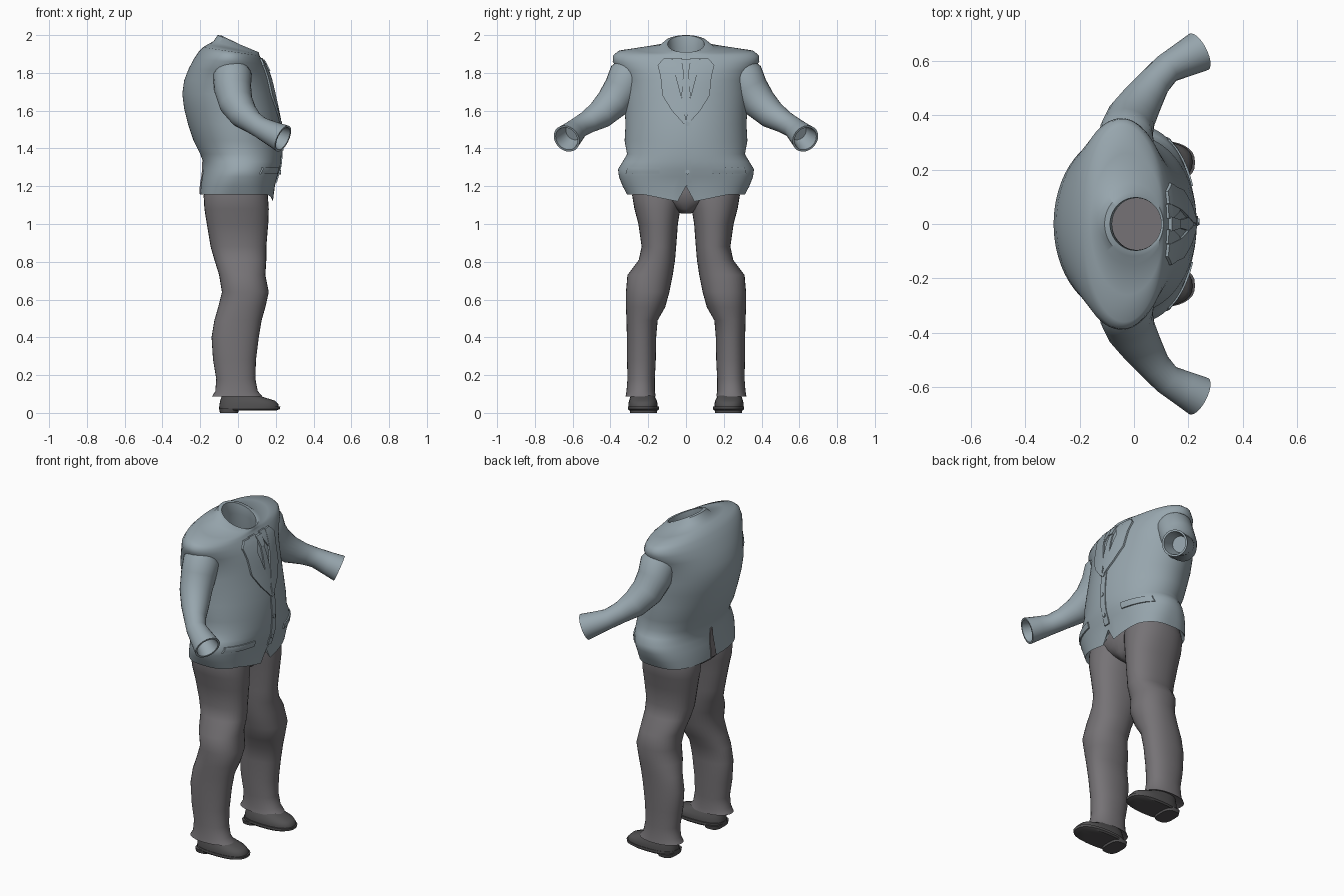
import bpy, bmesh, math
from mathutils import Vector
from mathutils.bvhtree import BVHTree

cube = bpy.data.objects.get("Cube")
if cube:
    bpy.data.objects.remove(cube, do_unlink=True)


def material(name, r, g, b):
    m = bpy.data.materials.new(name)
    m.use_nodes = True
    m.diffuse_color = (r, g, b, 1)
    m.node_tree.nodes["Principled BSDF"].inputs["Base Color"].default_value = (r, g, b, 1)
    return m


JACKET = material("blue grey cloth", 0.31, 0.38, 0.42)
TROUSERS = material("warm grey cloth", 0.18, 0.17, 0.18)
LEATHER = material("dark grey leather", 0.085, 0.083, 0.085)


def finish(name, bm, mats, angle=40):
    """Turn a bmesh into a smooth-shaded object."""
    bmesh.ops.recalc_face_normals(bm, faces=bm.faces)
    me = bpy.data.meshes.new(name)
    bm.to_mesh(me)
    bm.free()
    for m in mats:
        me.materials.append(m)
    me.shade_smooth()
    me.set_sharp_from_angle(angle=math.radians(angle))
    ob = bpy.data.objects.new(name, me)
    bpy.context.collection.objects.link(ob)
    return ob


def loft(name, rings, mats, end_mat=0, angle=50):
    """Skin a list of point rings and close both ends."""
    bm = bmesh.new()
    rows = [[bm.verts.new(p) for p in ring] for ring in rings]
    n = len(rows[0])
    for a, b in zip(rows, rows[1:]):
        for i in range(n):
            j = (i + 1) % n
            bm.faces.new((a[i], a[j], b[j], b[i]))
    bm.faces.new(rows[0])
    bm.faces.new(rows[-1]).material_index = end_mat
    return finish(name, bm, mats, angle)


def oval(z, xb, xf, y0, y1, power=2.0, tilt=0.0, n=32):
    """Superellipse between back/front and side limits, tilted along x."""
    pts = []
    for i in range(n):
        a = math.tau * i / n
        c, s = math.cos(a), math.sin(a)
        u = math.copysign(abs(c) ** (2 / power), c)
        v = math.copysign(abs(s) ** (2 / power), s)
        pts.append(Vector(((xb + xf) / 2 + u * (xf - xb) / 2,
                           (y0 + y1) / 2 + v * (y1 - y0) / 2, z + tilt * u)))
    return pts


# Jacket body: lining, hem, waist, chest, shoulders, collar, neck hole
# (z, back, front, half width, squareness, tilt)
BODY = [
    (1.23, -.15, .13, .26, 3, 0), (1.155, -.20, .185, .312, 2.8, 0), (1.20, -.198, .195, .335, 2.5, 0),
    (1.25, -.19, .208, .355, 2.3, 0), (1.29, -.185, .222, .36, 2.1, 0), (1.33, -.185, .228, .335, 2.1, 0),
    (1.37, -.20, .23, .312, 2.1, 0), (1.44, -.235, .23, .325, 2, 0), (1.53, -.265, .222, .32, 2, 0),
    (1.61, -.285, .207, .325, 2, 0), (1.69, -.295, .19, .33, 2, 0), (1.76, -.285, .175, .335, 2, 0),
    (1.815, -.262, .158, .36, 2, -.005), (1.86, -.235, .14, .388, 2, -.012),
    (1.892, -.208, .125, .386, 2, -.02), (1.913, -.185, .115, .36, 2, -.023),
    (1.925, -.16, .112, .26, 2, -.026), (1.935, -.13, .112, .15, 2, -.032),
    (1.955, -.108, .108, .118, 2, -.045), (1.953, -.088, .10, .097, 2, -.045),
    (1.90, -.08, .10, .095, 2, -.03), (1.60, -.15, .12, .18, 2, 0),
]
rings = [oval(z, xb, xf, -h, h, p, t, n=96) for z, xb, xf, h, p, t in BODY]
for p in rings[1]:                                 # cutaway front hem
    if p.x > 0:
        p.z = 1.20 if abs(p.y) < .01 else 1.155 - .045 * max(0, 1 - abs(p.y) / .22)
jacket = loft("jacket_body", rings, [JACKET, TROUSERS], end_mat=1)
tree = BVHTree.FromPolygons([v.co for v in jacket.data.vertices],
                            [p.vertices[:] for p in jacket.data.polygons])


def plate(name, rows, mat, lift=.008, side=1, facing=1, steps=5):
    """Thin panel laid on the jacket; rows are (z, inner y, outer y)."""
    bm = bmesh.new()
    fine = []
    for a, b in zip(rows, rows[1:]):
        fine += [[p + (q - p) * k / 3 for p, q in zip(a, b)] for k in range(3)]
    fine.append(rows[-1])
    outer, inner = [], []
    for z, y0, y1 in fine:
        hits = []
        for i in range(steps + 1):
            y = side * (y0 + (y1 - y0) * i / steps)
            hit = tree.ray_cast(Vector((facing, y, z)), Vector((-facing, 0, 0)))[0]
            hits.append(hit or Vector((0, y, z)))
        outer.append([bm.verts.new(h + Vector((facing * lift, 0, 0))) for h in hits])
        inner.append([bm.verts.new(h - Vector((facing * .001, 0, 0))) for h in hits])
    for grid in (outer, inner):
        for a, b in zip(grid, grid[1:]):
            for i in range(steps):
                bm.faces.new((a[i], a[i + 1], b[i + 1], b[i]))
    bmesh.ops.bridge_loops(bm, edges=[e for e in bm.edges if e.is_boundary])
    return finish(name, bm, [mat])


# Lapels, shirt collar points and pocket flaps on each side
for label, s in (("left", 1), ("right", -1)):
    plate(label + "_lapel", [(1.875, .075, .12), (1.84, .066, .15), (1.78, .052, .135),
                             (1.68, .026, .125), (1.60, .006, .075), (1.53, .001, .012)],
          JACKET, .010, s)
    plate(label + "_shirt_collar", [(1.88, .02, .072), (1.85, .022, .075), (1.79, .05, .058)],
          JACKET, .008, s)
    plate(label + "_pocket_flap", [(1.30, .14, .31), (1.265, .14, .32)], JACKET, .008, s)

# Tie, front closing edge and back vent
plate("tie_knot", [(1.87, -.026, .026), (1.81, -.016, .016)], JACKET, .014)
plate("tie_blade", [(1.81, -.014, .014), (1.68, -.024, .024), (1.58, -.006, .006)], JACKET, .008)
plate("front_overlap", [(1.55, -.008, .03), (1.35, -.008, .03), (1.22, -.008, .03)], JACKET, .006)
plate("back_vent", [(1.33, .015, .03), (1.25, .01, .045), (1.16, .0, .05)], TROUSERS, .005, 1, -1)

# Buttons
for z in (1.53, 1.40, 1.275):
    hit = tree.ray_cast(Vector((1, .008, z)), Vector((-1, 0, 0)))[0]
    bpy.ops.mesh.primitive_cylinder_add(vertices=16, radius=.012, depth=.012,
                                        location=hit + Vector((.004, 0, 0)),
                                        rotation=(0, math.pi / 2, 0))
    bpy.context.object.name = "button"
    bpy.context.object.data.materials.append(JACKET)

# Sleeves: centre and radius along the arm, ending in a hollow cuff
ARM = [(-.035, .275, 1.84, .075), (-.03, .305, 1.79, .102), (-.028, .338, 1.715, .098),
       (-.01, .39, 1.64, .09), (.03, .455, 1.578, .076), (.075, .52, 1.54, .06),
       (.12, .57, 1.51, .056), (.18, .602, 1.48, .065), (.238, .632, 1.452, .075)]


def hoop(centre, axis, r, n=24):
    turn = Vector((0, 0, -1)).rotation_difference(axis)
    return [centre + turn @ Vector((r * math.cos(math.tau * i / n), r * math.sin(math.tau * i / n), 0))
            for i in range(n)]


for label, s in (("left", 1), ("right", -1)):
    centres = [Vector((x, s * y, z)) for x, y, z, r in ARM]
    sleeve = []
    for k, c in enumerate(centres):
        axis = (centres[min(k + 1, len(ARM) - 1)] - centres[max(k - 1, 0)]).normalized()
        sleeve.append(hoop(c, axis, ARM[k][3]))
    sleeve.append(hoop(c, axis, .064))
    sleeve.append(hoop(c - axis * .09, axis, .046))
    loft(label + "_sleeve", sleeve, [JACKET])

# Trouser seat between the legs
SEAT = [(1.055, -.05, .09, .025), (1.08, -.11, .12, .07), (1.12, -.165, .145, .16),
        (1.17, -.18, .155, .25), (1.26, -.16, .145, .26)]
loft("trouser_seat", [oval(z, xb, xf, -h, h) for z, xb, xf, h in SEAT], [TROUSERS], angle=60)

# Trouser legs and shoes (z, back, front, inner side, outer side)
LEG = [(1.24, -.155, .14, .02, .27), (1.15, -.182, .158, .015, .285), (1.08, -.178, .163, .03, .273),
       (1.0, -.165, .16, .043, .252), (.88, -.145, .15, .052, .235), (.81, -.125, .15, .058, .25),
       (.73, -.10, .145, .07, .31), (.64, -.085, .163, .088, .318), (.56, -.105, .145, .11, .318),
       (.49, -.125, .125, .15, .315), (.40, -.14, .11, .158, .313), (.28, -.132, .095, .16, .312),
       (.18, -.115, .092, .165, .31), (.115, -.12, .105, .165, .315), (.086, -.138, .13, .16, .32),
       (.10, -.09, .08, .18, .29)]
SHOE = [(.025, -.098, .215, .15, .305), (.045, -.098, .215, .15, .305), (.065, -.094, .195, .155, .302),
        (.085, -.088, .13, .165, .295), (.12, -.08, .07, .185, .285)]
SOLE = [(.012, -.095, .20, .15, .30), (.02, -.10, .222, .143, .308), (.034, -.10, .224, .143, .308)]
HEEL = [(0, -.096, .0, .155, .295), (.022, -.099, .005, .15, .30)]


def side_loft(name, data, s, mat, power=2.2, angle=50):
    """Loft of level ovals on one side of the body."""
    rows = [oval(z, xb, xf, *sorted((s * y0, s * y1)), power) for z, xb, xf, y0, y1 in data]
    loft(name, rows, [mat], angle=angle)


for label, s in (("left", 1), ("right", -1)):
    side_loft(label + "_trouser_leg", LEG, s, TROUSERS)
    side_loft(label + "_shoe_upper", SHOE, s, LEATHER, 2.5)
    side_loft(label + "_shoe_sole", SOLE, s, LEATHER, 2.5, 35)
    side_loft(label + "_shoe_heel", HEEL, s, LEATHER, 3.0, 35)
